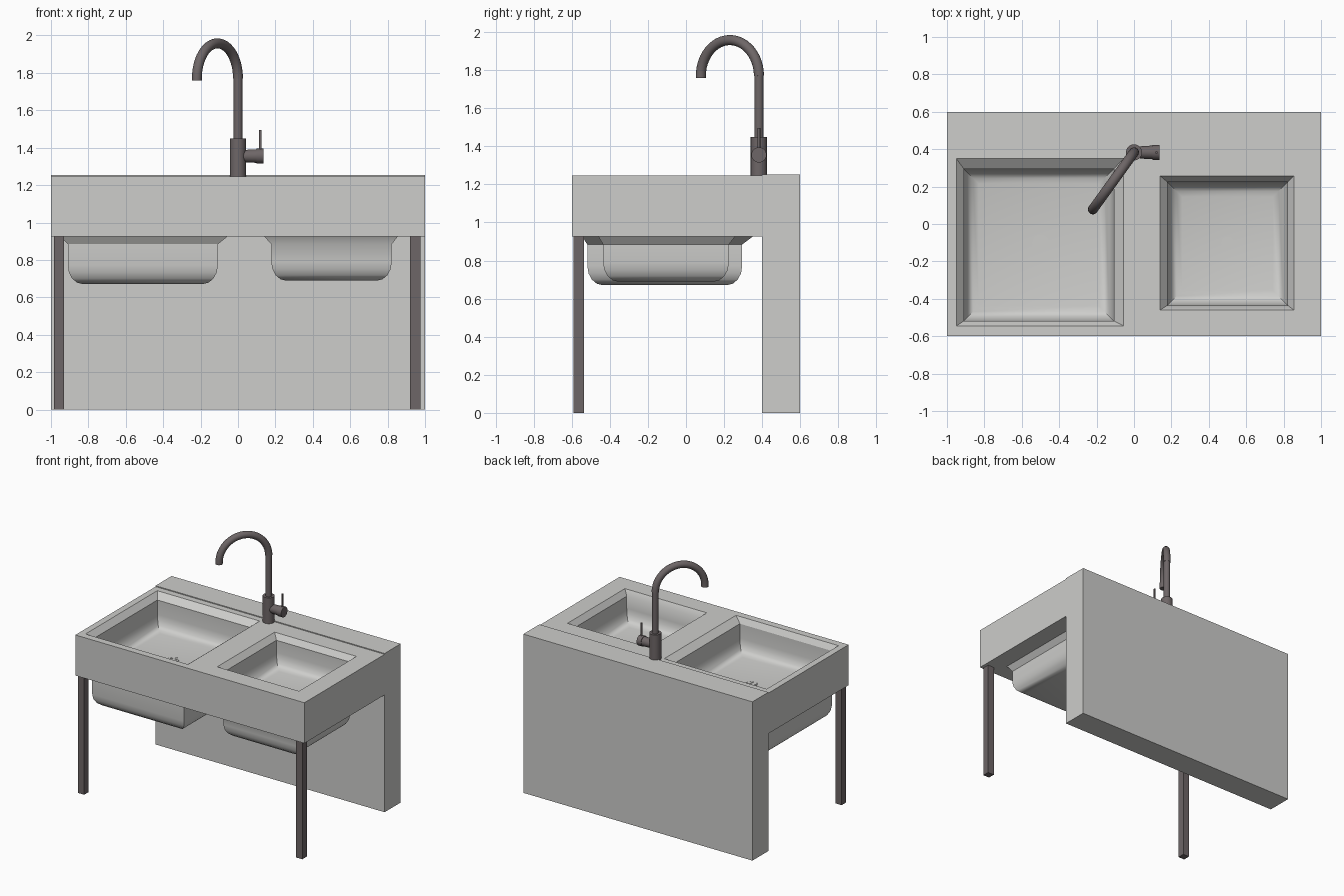
import bpy, bmesh, math
from mathutils import Vector, Matrix

if "Cube" in bpy.data.objects:
    bpy.data.objects.remove(bpy.data.objects["Cube"])


def material(name, col):
    m = bpy.data.materials.new(name)
    m.diffuse_color = (*col, 1)
    m.use_nodes = True
    m.node_tree.nodes["Principled BSDF"].inputs["Base Color"].default_value = m.diffuse_color
    return m


STONE = material("pale_stone", (0.61, 0.61, 0.595))
METAL = material("dark_metal", (0.155, 0.133, 0.135))


def finish(name, bm, mat, smooth=True):
    bmesh.ops.recalc_face_normals(bm, faces=bm.faces[:])
    me = bpy.data.meshes.new(name)
    bm.to_mesh(me)
    bm.free()
    me.materials.append(mat)
    ob = bpy.data.objects.new(name, me)
    bpy.context.collection.objects.link(ob)
    if smooth:
        bpy.ops.object.select_all(action='DESELECT')
        ob.select_set(True)
        bpy.context.view_layer.objects.active = ob
        bpy.ops.object.shade_smooth_by_angle(angle=math.radians(32))
    return ob


def box(name, lo, hi, mat):
    bm = bmesh.new()
    bmesh.ops.create_cube(bm, size=1)
    for v in bm.verts:
        v.co = [a + (c + 0.5) * (b - a) for a, b, c in zip(lo, hi, v.co)]
    return finish(name, bm, mat, False)


def tube(name, path, radii, mat, sides=24):
    """Sweep a circle along a path, with one radius per point."""
    bm = bmesh.new()
    path = [Vector(p) for p in path]
    rings = []
    for i, p in enumerate(path):
        t = (path[min(i + 1, len(path) - 1)] - path[max(i - 1, 0)]).normalized()
        side = Vector((0.811, -0.585, 0))      # normal to the spout plane
        if abs(t.dot(side)) > 0.1:
            side = Vector((0, 1, 0))
        up = t.cross(side)
        rings.append([bm.verts.new(p + radii[i] * (math.cos(a) * side + math.sin(a) * up))
                      for a in (2 * math.pi * k / sides for k in range(sides))])
    for a, b in zip(rings, rings[1:]):
        for k in range(sides):
            n = (k + 1) % sides
            bm.faces.new((a[k], a[n], b[n], b[k]))
    bm.faces.new(rings[0])
    bm.faces.new(rings[-1])
    return finish(name, bm, mat)


# Sink top: two recessed bowls, the whole surface repeated lower as underside
TOP, THICK = 1.246, 0.32


def rect(x0, x1, y0, y1, z):
    return [(x0, y0, z), (x1, y0, z), (x1, y1, z), (x0, y1, z)]


def bowl_rings(outer, rim, wall, depth):
    rings = [rect(*outer, 0), rect(*rim, 0), rect(*wall, -0.042)]
    rx, rz = 0.08, 0.10
    for k in range(5):
        a = math.pi / 2 * k / 4
        d = rx * (1 - math.cos(a))
        x0, x1, y0, y1 = wall
        rings.append(rect(x0 + d, x1 - d, y0 + d, y1 - d, -depth + rz * (1 - math.sin(a))))
    return rings


halves = [
    (bowl_rings((-1, 0, -0.6, 0.4), (-0.95, -0.055, -0.545, 0.35),
                (-0.91, -0.108, -0.518, 0.295), 0.255), 3, 1),
    (bowl_rings((0, 1, -0.6, 0.4), (0.14, 0.855, -0.46, 0.257),
                (0.178, 0.822, -0.435, 0.225), 0.237), 1, 3),
]
bm = bmesh.new()
for rings, _, seam in halves:
    shells = []
    for dz in (TOP, TOP - THICK):
        vs = [[bm.verts.new((x, y, z + dz)) for x, y, z in r] for r in rings]
        for a, b in zip(vs, vs[1:]):
            for k in range(4):
                n = (k + 1) % 4
                bm.faces.new((a[k], a[n], b[n], b[k]))
        bm.faces.new(vs[-1])
        shells.append(vs[0])
    for k in range(4):                          # outer apron, open at the seam
        if k != seam:
            n = (k + 1) % 4
            bm.faces.new((shells[0][k], shells[0][n], shells[1][n], shells[1][k]))
bmesh.ops.remove_doubles(bm, verts=bm.verts[:], dist=1e-5)
finish("sink_top", bm, STONE)

# Back wall and front legs
box("back_wall", (-1, 0.4, 0), (1, 0.6, 1.253), STONE)
box("front_leg_left", (-0.985, -0.59, 0), (-0.93, -0.535, TOP - THICK), METAL)
box("front_leg_right", (0.92, -0.59, 0), (0.975, -0.535, TOP - THICK), METAL)

# Drains: thin discs with a crossed grating
for name, x, r, depth in (("left_drain", -0.5, 0.045, 0.255), ("right_drain", 0.5, 0.034, 0.237)):
    z = TOP - depth
    bm = bmesh.new()
    bmesh.ops.create_cone(bm, cap_ends=True, segments=24, radius1=r, radius2=r, depth=0.004,
                          matrix=Matrix.Translation((x, -0.1, z + 0.002)))
    for ang in (45, -45):
        for off in (-0.5, 0, 0.5):
            length = 2 * r * math.sqrt(1 - off * off) * 0.97
            m = (Matrix.Translation((x, -0.1, z + 0.004)) @ Matrix.Rotation(math.radians(ang), 4, 'Z')
                 @ Matrix.Translation((0, off * r, 0)) @ Matrix.Diagonal((length, 0.003, 0.003, 1)))
            bmesh.ops.create_cube(bm, size=1, matrix=m)
    finish(name, bm, STONE, False)

# Tap: base, riser, swan-neck spout, side handle and lever
FY = 0.383
tube("tap_base", [(0, FY, 1.24), (0, FY, 1.45)], [0.043] * 2, METAL, 32)
tube("tap_riser", [(0, FY, 1.44), (0, FY, 1.775)], [0.024] * 2, METAL)
R, d = 0.188, Vector((-0.585, -0.811, 0))
arch = [Vector((0, FY, 1.77)) + d * (R - R * math.cos(a)) + Vector((0, 0, R * math.sin(a)))
        for a in (math.pi * k / 24 for k in range(25))]
arch.append(arch[-1] - Vector((0, 0, 0.012)))
tube("tap_spout", arch, [0.0265] * len(arch), METAL)
tube("handle_neck", [(0.02, FY, 1.355), (0.05, FY, 1.355), (0.1, FY, 1.355)],
     [0.03, 0.034, 0.036], METAL)
tube("handle_knob", [(0.098, FY, 1.355), (0.136, FY, 1.355)], [0.04] * 2, METAL)
tube("handle_lever", [(0.12, FY, 1.37), (0.12, FY, 1.495)], [0.007] * 2, METAL, 12)
